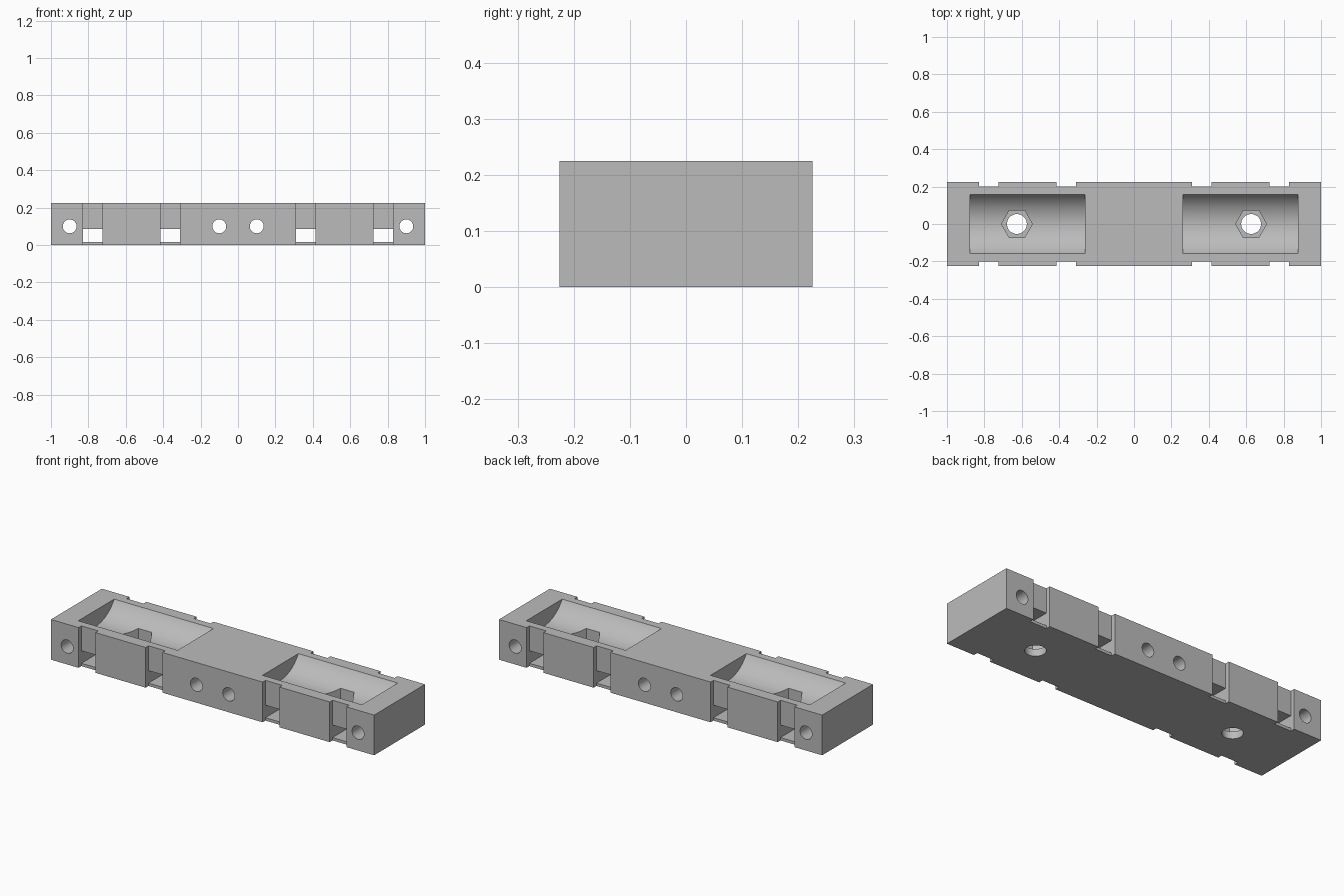
import bpy
import math

cube = bpy.data.objects.get("Cube")
if cube:
    bpy.data.objects.remove(cube, do_unlink=True)

LENGTH, WIDTH, HEIGHT = 2.0, 0.45, 0.225

grey = bpy.data.materials.new("plain_grey")
grey.use_nodes = True
colour = (0.5, 0.5, 0.5, 1)
grey.diffuse_color = colour
grey.node_tree.nodes["Principled BSDF"].inputs["Base Color"].default_value = colour


def box(name, centre, size):
    bpy.ops.mesh.primitive_cube_add(size=1, location=centre)
    ob = bpy.context.object
    ob.name = name
    ob.scale = size
    bpy.ops.object.transform_apply(location=False, rotation=False, scale=True)
    return ob


def prism(name, centre, radius, depth, sides, rotation=(0, 0, 0)):
    bpy.ops.mesh.primitive_cylinder_add(vertices=sides, radius=radius, depth=depth,
                                        location=centre, rotation=rotation)
    ob = bpy.context.object
    ob.name = name
    return ob


def cut(target, cutter):
    cutter.hide_render = True
    mod = target.modifiers.new("cut", 'BOOLEAN')
    mod.operation = 'DIFFERENCE'
    mod.solver = 'EXACT'
    mod.object = cutter
    bpy.context.view_layer.objects.active = target
    bpy.ops.object.modifier_apply(modifier=mod.name)
    bpy.data.objects.remove(cutter, do_unlink=True)


# Solid bar
body = box("cradle_body", (0, 0, HEIGHT / 2), (LENGTH, WIDTH, HEIGHT))
body.data.materials.append(grey)

quarter = math.pi / 2
for side in (-1, 1):
    # Shallow round trough with its axis above the top face
    cut(body, prism("trough_cutter", (side * 0.57, 0, 0.322), 0.186, 0.615, 96,
                    (0, quarter, 0)))

    # Nut pocket and bolt hole in the trough floor
    nut = prism("nut_cutter", (side * 0.626, 0, 0.19), 0.083, 0.3, 6, (0, 0, quarter))
    cut(body, nut)
    cut(body, prism("bolt_cutter", (side * 0.626, 0, 0.1), 0.053, 0.4, 48))

    # Strap paths: edge grooves joined by a tunnel under the trough
    for x in (0.362, 0.777):
        cut(body, box("tunnel_cutter", (side * x, 0, 0.051), (0.104, 0.6, 0.07)))
        for face in (-1, 1):
            cut(body, box("groove_cutter", (side * x, face * 0.25, HEIGHT / 2),
                          (0.104, 0.1, 0.4)))

    # Cross holes from front to back
    for x in (0.1, 0.9):
        cut(body, prism("cross_hole_cutter", (side * x, 0, 0.1), 0.037, 0.6, 48,
                        (quarter, 0, 0)))

# Smooth round walls, sharp edges elsewhere
bpy.ops.object.select_all(action='DESELECT')
body.select_set(True)
bpy.context.view_layer.objects.active = body
bpy.ops.object.shade_smooth_by_angle(angle=math.radians(30))
